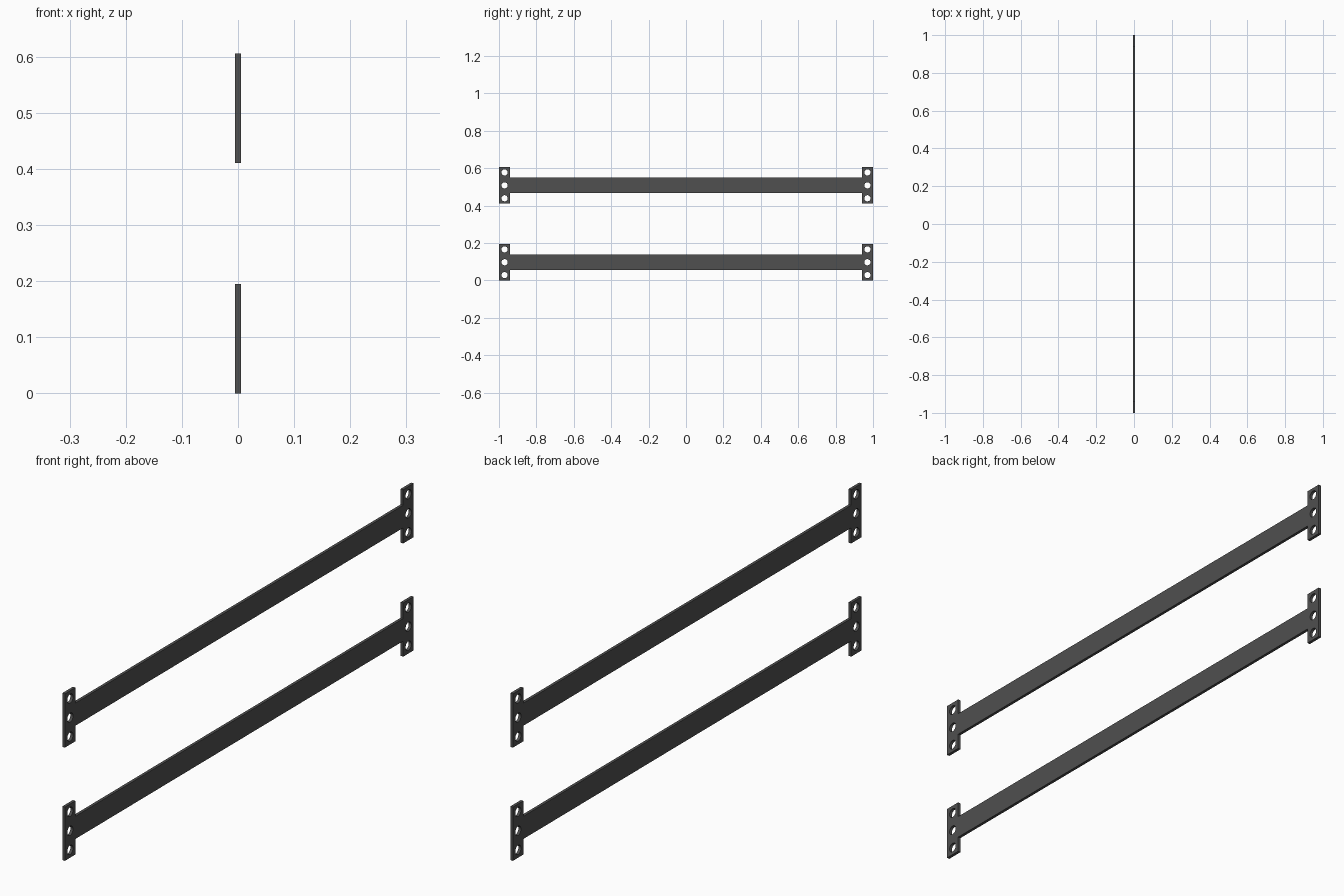
import bpy, bmesh, math

if "Cube" in bpy.data.objects:
    bpy.data.objects.remove(bpy.data.objects["Cube"])

THICK = 0.0105
END, NECK = 1.0, 0.94        # outer end and inner edge of the end plates
HALF_H, HALF_BAR = 0.0975, 0.041
HOLE_R, HOLE_Y, HOLE_STEP = 0.0165, 0.97, 0.069

steel = bpy.data.materials.new("dark_steel")
steel.diffuse_color = (0.08, 0.08, 0.08, 1)
steel.use_nodes = True
steel.node_tree.nodes["Principled BSDF"].inputs["Base Color"].default_value = steel.diffuse_color


def loop(bm, pts):
    vs = [bm.verts.new((-THICK / 2, y, z)) for y, z in pts]
    return [bm.edges.new((vs[i - 1], vs[i])) for i in range(len(vs))]


def rail(name, zc):
    bm = bmesh.new()
    # outline of the bar with its two end plates, from one quarter mirrored round
    q = [(NECK, HALF_BAR), (NECK, HALF_H), (END, HALF_H)]
    outline = q + [(y, -z) for y, z in reversed(q)]
    outline += [(-y, -z) for y, z in outline]
    edges = loop(bm, outline)
    # bolt holes, three in each plate
    for s in (-1, 1):
        for k in (-1, 0, 1):
            edges += loop(bm, [(s * HOLE_Y + HOLE_R * math.cos(a * math.tau / 32),
                                k * HOLE_STEP + HOLE_R * math.sin(a * math.tau / 32))
                               for a in range(32)])
    # fill the flat profile and give it thickness
    bmesh.ops.triangle_fill(bm, edges=edges, use_beauty=True)
    ext = bmesh.ops.extrude_face_region(bm, geom=bm.faces[:], use_keep_orig=True)
    bmesh.ops.translate(bm, vec=(THICK, 0, 0),
                        verts=[g for g in ext["geom"] if isinstance(g, bmesh.types.BMVert)])
    bmesh.ops.recalc_face_normals(bm, faces=bm.faces[:])
    bmesh.ops.dissolve_limit(bm, angle_limit=0.01, verts=bm.verts[:], edges=bm.edges[:])
    me = bpy.data.meshes.new(name)
    bm.to_mesh(me)
    bm.free()
    me.materials.append(steel)
    ob = bpy.data.objects.new(name, me)
    ob.location.z = zc
    bpy.context.collection.objects.link(ob)
    bpy.context.view_layer.objects.active = ob
    ob.select_set(True)
    bpy.ops.object.shade_smooth_by_angle(angle=math.radians(30))
    ob.select_set(False)


rail("lower_rail", HALF_H)
rail("upper_rail", 0.5085)
